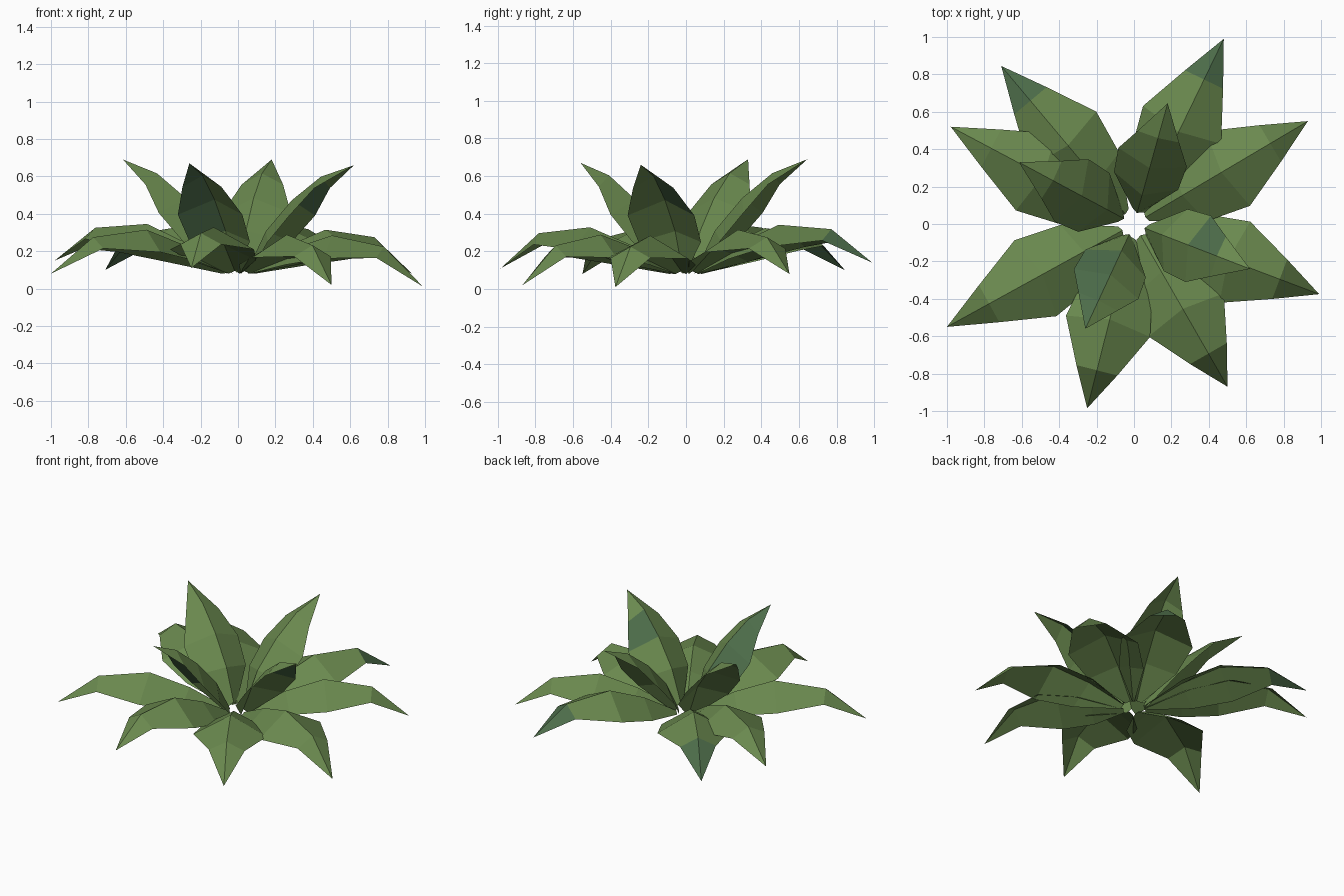
import bpy
import math

if "Cube" in bpy.data.objects:
    bpy.data.objects.remove(bpy.data.objects["Cube"])


def material(name, color):
    m = bpy.data.materials.new(name)
    m.diffuse_color = (*color, 1)
    m.use_nodes = True
    m.node_tree.nodes["Principled BSDF"].inputs["Base Color"].default_value = m.diffuse_color
    return m


GREEN = material("leaf green", (0.144, 0.25, 0.077))
BLUE_GREEN = material("blue green", (0.073, 0.15, 0.067))

# Leaf sections: rib radius, rib height, edge radius, edge height, half width
OUTER = [(0.07, 0.095, 0.08, 0.08, 0.03),
         (0.30, 0.225, 0.34, 0.145, 0.185),
         (0.54, 0.315, 0.58, 0.195, 0.232),
         (0.84, 0.275, 0.84, 0.215, 0.113)]
INNER = [(0.06, 0.11, 0.08, 0.085, 0.03),
         (0.16, 0.31, 0.24, 0.255, 0.178),
         (0.31, 0.48, 0.37, 0.40, 0.19),
         (0.477, 0.61, 0.485, 0.55, 0.115)]


def make_leaf(name, sections, ref_length, ref_height, tip, blue=()):
    """Folded leaf with a raised midrib; 'blue' lists (section, side) faces."""
    x, y, tip_z = tip
    length = math.hypot(x, y)
    dx, dy = x / length, y / length
    stretch = length / ref_length
    lift = tip_z - ref_height

    def place(r, z, side):
        z += lift * max(0, (r - 0.07) / ref_length)
        r = r * (1 + (stretch - 1) * r / ref_length)
        return (dx * r - dy * side, dy * r + dx * side, z)

    verts, faces, tints = [], [], []
    for rib_r, rib_z, edge_r, edge_z, half in sections:
        verts += [place(edge_r, edge_z, half), place(rib_r, rib_z, 0),
                  place(edge_r, edge_z, -half)]
    verts.append((x, y, tip_z))
    last = len(sections) - 1
    for i in range(len(sections)):
        for side in (0, 1):
            a = i * 3 + side
            if i < last:
                faces.append((a, a + 1, a + 4, a + 3))
            else:
                faces.append((a, a + 1, len(verts) - 1))
            tints.append(int((i, side) in blue))
    mesh = bpy.data.meshes.new(name)
    mesh.from_pydata(verts, [], faces)
    mesh.materials.append(GREEN)
    mesh.materials.append(BLUE_GREEN)
    mesh.polygons.foreach_set("material_index", tints)
    mesh.update()
    obj = bpy.data.objects.new(name, mesh)
    bpy.context.collection.objects.link(obj)


# Low drooping ring of leaves, two with tinted ends
BLUE_END = {(3, 0), (3, 1)}
outer_tips = [((0.48, 0.99, 0.14), BLUE_END), ((0.93, 0.55, 0.08), ()),
              ((0.99, -0.375, 0.01), ()), ((0.50, -0.87, 0.02), ()),
              ((-0.25, -0.985, 0.11), ()), ((-1.0, -0.55, 0.08), ()),
              ((-0.98, 0.52, 0.15), ()), ((-0.71, 0.845, 0.10), BLUE_END)]
for n, (tip, blue) in enumerate(outer_tips, 1):
    make_leaf(f"outer_leaf_{n}", OUTER, 1.07, 0.08, tip, blue)

# Upright inner leaves
inner_tips = [((0.18, 0.645, 0.69), ()), ((0.62, -0.24, 0.66), {(2, 0)}),
              ((-0.26, -0.56, 0.67), {(1, 1), (2, 1), (3, 1)}),
              ((-0.615, 0.33, 0.69), ())]
for n, (tip, blue) in enumerate(inner_tips, 1):
    make_leaf(f"inner_leaf_{n}", INNER, 0.67, 0.68, tip, blue)
